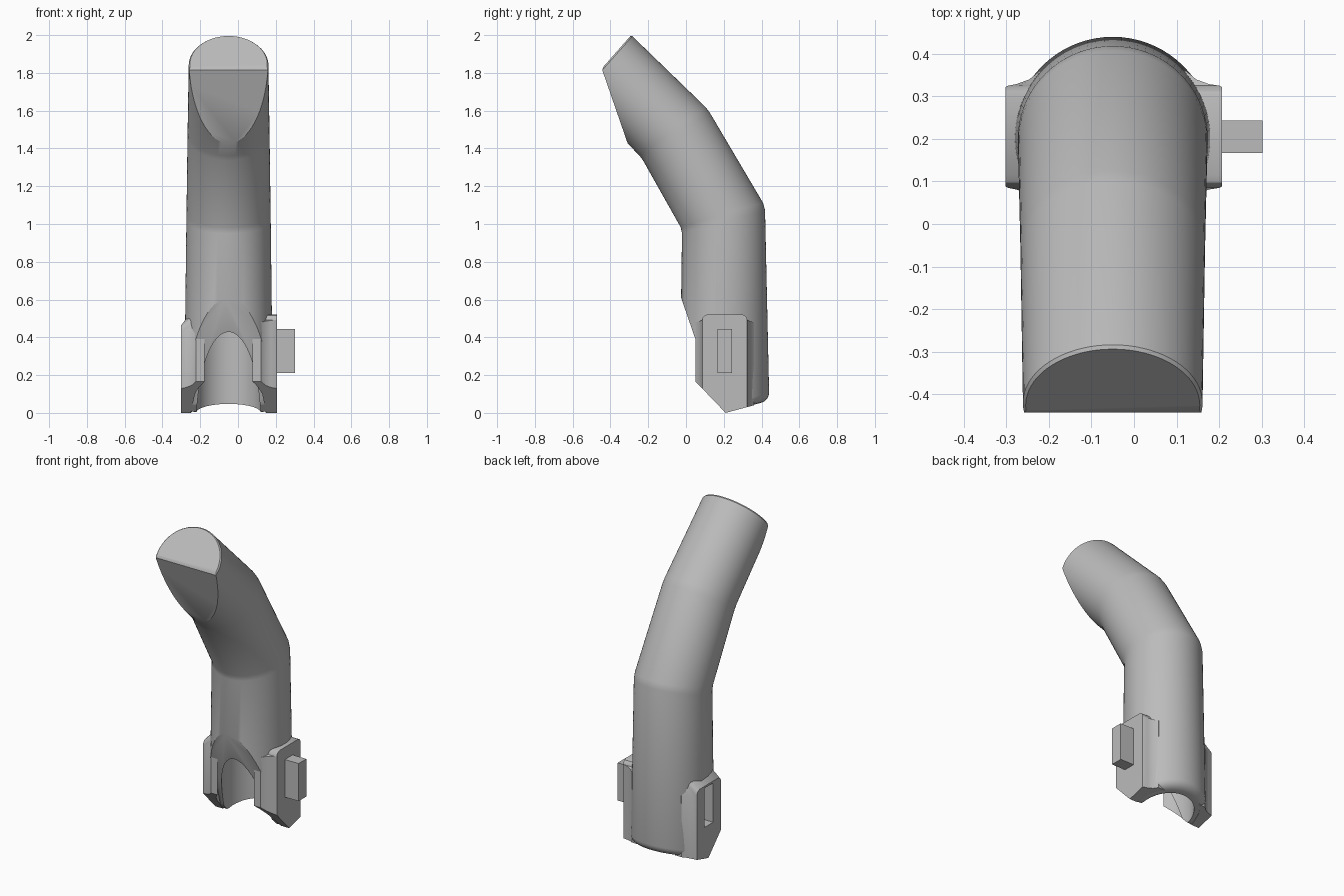
import bpy, bmesh, math
from mathutils import Vector

if "Cube" in bpy.data.objects:
    bpy.data.objects.remove(bpy.data.objects["Cube"], do_unlink=True)

CX, CY = -0.05, 0.205      # axis of the lower tube
SIDES = 72

grey = bpy.data.materials.new("plain grey")
grey.use_nodes = True
grey.diffuse_color = (0.5, 0.5, 0.5, 1)
grey.node_tree.nodes["Principled BSDF"].inputs["Base Color"].default_value = (0.5, 0.5, 0.5, 1)


def make_object(name, bm):
    bmesh.ops.recalc_face_normals(bm, faces=bm.faces)
    mesh = bpy.data.meshes.new(name)
    bm.to_mesh(mesh)
    bm.free()
    mesh.materials.append(grey)
    obj = bpy.data.objects.new(name, mesh)
    bpy.context.collection.objects.link(obj)
    return obj


def box(name, low, high):
    bm = bmesh.new()
    bmesh.ops.create_cube(bm, size=1)
    for v in bm.verts:
        v.co = [l + (c + 0.5) * (h - l) for l, h, c in zip(low, high, v.co)]
    return make_object(name, bm)


def activate(obj):
    bpy.ops.object.select_all(action='DESELECT')
    obj.select_set(True)
    bpy.context.view_layer.objects.active = obj


def bottom(y):
    """Height of the slanted lower end: steep in front, shallow behind."""
    return max((0.21 - y) * 1.04, (y - 0.21) * 0.27)


def angles():
    return [2 * math.pi * i / SIDES for i in range(SIDES)]


def rim_ring(r, lift):
    pts = [(CX + r * math.cos(a), CY + r * math.sin(a)) for a in angles()]
    return [Vector((x, y, bottom(y) + lift)) for x, y in pts]


def tilted_ring(front, back, half_width, scale=1.0):
    f, b = Vector((CX, *front)), Vector((CX, *back))
    mid, half = (f + b) / 2, (b - f) / 2 * scale
    return [mid + half * math.sin(a) + Vector((half_width * scale * math.cos(a), 0, 0))
            for a in angles()]


def blend(p, q, t):
    return [u.lerp(v, t) for u, v in zip(p, q)]


# Tube: bore, rounded lower rim, two soft bends and a flat end
base = tilted_ring((-0.03, 0), (0.44, 0), 0.237)
bend1 = tilted_ring((-0.021, 0.97), (0.418, 1.095), 0.223)
bend2 = tilted_ring((-0.235, 1.35), (0.115, 1.608), 0.217)
end = tilted_ring((-0.563, 1.69), (-0.29, 2.0), 0.211)
tip = [p.copy() for p in tilted_ring((-0.563, 1.69), (-0.29, 2.0), 0.211, 0.97)]

bore_top = [Vector((CX + 0.165 * math.cos(a), CY + 0.165 * math.sin(a), 0.9)) for a in angles()]
rings = [bore_top, rim_ring(0.17, 0.003)]
for step in range(5):
    t = step / 4 * math.pi / 2
    rings.append(rim_ring(0.195 + 0.04 * math.sin(t), 0.003 + 0.04 * (1 - math.cos(t))))
rings += [blend(bend1, base, 0.02), blend(bend1, bend2, 0.035),
          blend(bend2, bend1, 0.035), blend(bend2, end, 0.035),
          blend(end, bend2, 0.015), tip]

bm = bmesh.new()
loops = [[bm.verts.new(p) for p in ring] for ring in rings]
for lo, hi in zip(loops, loops[1:]):
    for i in range(SIDES):
        j = (i + 1) % SIDES
        bm.faces.new((lo[i], lo[j], hi[j], hi[i]))
bm.faces.new(loops[0])
bm.faces.new(loops[-1])

# Slanted flat cut under the tip, with a softened ridge
bmesh.ops.bisect_plane(bm, geom=bm.verts[:] + bm.edges[:] + bm.faces[:], dist=1e-5,
                       plane_co=(0, -0.31, 1.43), plane_no=(0, -0.39, -0.135),
                       clear_outer=True)
bmesh.ops.holes_fill(bm, edges=[e for e in bm.edges if e.is_boundary], sides=0)
ridge = [e for e in bm.edges
         if len(e.link_faces) == 2 and all(len(f.verts) > 10 for f in e.link_faces)]
bmesh.ops.bevel(bm, geom=ridge, offset=0.012, segments=1, affect='EDGES')
tube = make_object("bent_tube", bm)


# Side plates: columns of (offset along y, outer reach, top height)
def side_plate(name, side, reach, top_drop, inner_rise):
    half = [(0.155, 0.172, 0.48), (0.135, 0.196, 0.485), (0.124, 0.226, 0.49),
            (0.12, reach - 0.006, 0.492), (0.117, reach, 0.503), (0.107, reach, 0.516),
            (0.09, reach, 0.522)]
    columns = [(-o, x, z) for o, x, z in half] + [(0.005, reach, 0.522)]
    columns += [(o, x, z) for o, x, z in reversed(half)]
    bm = bmesh.new()
    sections = []
    for off, out, top in columns:
        y = CY + off
        inner = CX + side * math.sqrt(0.2 ** 2 - off ** 2)
        outer = CX + side * out
        corners = [(inner, bottom(y)), (outer, bottom(y)),
                   (outer, top - top_drop), (inner, top + inner_rise)]
        sections.append([bm.verts.new((x, y, z)) for x, z in corners])
    for a, b in zip(sections, sections[1:]):
        for i in range(4):
            j = (i + 1) % 4
            bm.faces.new((a[i], a[j], b[j], b[i]))
    bm.faces.new(sections[0])
    bm.faces.new(sections[-1])
    return make_object(name, bm)


left_plate = side_plate("left_plate", 1, 0.257, 0.0, 0.0)
right_plate = side_plate("right_plate", -1, 0.252, 0.06, 0.01)

# Peg on one side, matching slot in the other
peg = box("peg", (0.19, 0.167, 0.21), (0.302, 0.243, 0.445))
cutter = box("slot_cutter", (-0.4, 0.163, 0.205), (-0.236, 0.247, 0.45))
cutter.hide_render = True
for obj in (tube, right_plate):
    activate(obj)
    mod = obj.modifiers.new("slot", 'BOOLEAN')
    mod.operation = 'DIFFERENCE'
    mod.solver = 'EXACT'
    mod.object = cutter
    bpy.ops.object.modifier_apply(modifier=mod.name)
bpy.data.objects.remove(cutter, do_unlink=True)

for obj in (tube, left_plate, right_plate):
    activate(obj)
    bpy.ops.object.shade_smooth_by_angle(angle=math.radians(26))
